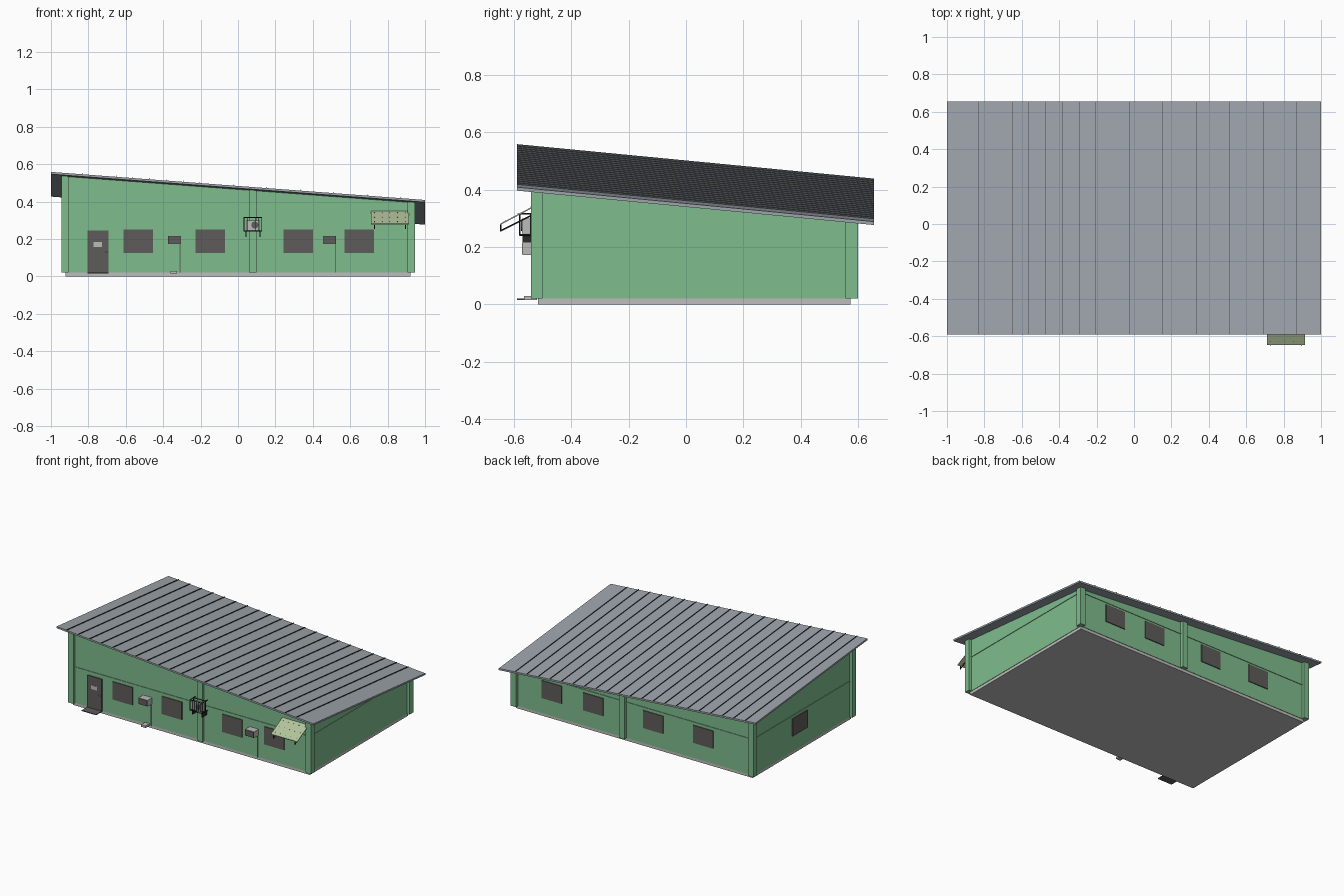
import bpy
import bmesh
from mathutils import Vector

cube = bpy.data.objects.get("Cube")
if cube:
    bpy.data.objects.remove(cube)


def material(name, *rgb):
    lin = [((c / 255 + 0.055) / 1.055) ** 2.4 for c in rgb] + [1]
    m = bpy.data.materials.new(name)
    m.use_nodes = True
    m.diffuse_color = lin
    node = m.node_tree.nodes["Principled BSDF"]
    node.inputs["Base Color"].default_value = lin
    node.inputs["Roughness"].default_value = 0.8
    return m


GREEN = material("wall green", 127, 188, 141)
ROOF = material("roof grey", 157, 165, 171)
SEAM = material("seam dark grey", 70, 74, 77)
CONCRETE = material("concrete grey", 188, 190, 188)
DARK = material("window dark grey", 94, 92, 90)
METAL = material("appliance light grey", 186, 188, 186)
BLACK = material("bracket black", 40, 40, 40)
AWNING = material("awning pale green", 178, 196, 156)


def roof_top(x, y):
    return 0.484 - 0.075 * x - 0.0964 * (y + 0.59)


def roof_under(x, y):
    return roof_top(x, y) - 0.012


def finish(name, bm, mat):
    bmesh.ops.recalc_face_normals(bm, faces=bm.faces)
    mesh = bpy.data.meshes.new(name)
    bm.to_mesh(mesh)
    bm.free()
    mesh.materials.append(mat)
    obj = bpy.data.objects.new(name, mesh)
    bpy.context.collection.objects.link(obj)
    return obj


def block(name, xs, ys, zs, mat):
    """Box between limits; a z limit may be a function of x and y."""
    bm = bmesh.new()
    bmesh.ops.create_cube(bm, size=1)
    for v in bm.verts:
        x, y, z = (lim[int(c > 0)] for lim, c in zip((xs, ys, zs), v.co))
        v.co = (x, y, z(x, y) if callable(z) else z)
    return finish(name, bm, mat)


def rod(name, a, b, radius, mat, sides=6):
    """Straight round bar between two points."""
    a, b = Vector(a), Vector(b)
    bm = bmesh.new()
    bmesh.ops.create_cone(bm, cap_ends=True, segments=sides, radius1=radius,
                          radius2=radius, depth=(b - a).length)
    turn = (b - a).to_track_quat("Z", "Y")
    for v in bm.verts:
        v.co = turn @ v.co + (a + b) / 2
    return finish(name, bm, mat)


X, FRONT, BACK = 0.925, -0.52, 0.577   # wall planes
BASE = 0.02

# Base, walls and belt moulding
block("foundation", (-X + 0.003, X - 0.003), (FRONT + 0.003, BACK - 0.003), (0, BASE), CONCRETE)
block("walls", (-X, X), (FRONT, BACK), (BASE, roof_under), GREEN)
block("belt_moulding", (-X - 0.004, X + 0.004), (FRONT - 0.004, BACK + 0.004),
      (0.266, 0.275), GREEN)

# Pillars at the corners and the middle of the long walls
for side, ys in (("front", (-0.54, -0.5)), ("back", (0.557, 0.6))):
    for label, x in (("right", -X), ("middle", 0.08), ("left", X)):
        block(f"{side}_{label}_pillar", (x - 0.02, x + 0.02), ys, (BASE, roof_under), GREEN)

# Roof with standing seams
block("roof", (-1, 1), (-0.59, 0.655), (roof_under, roof_top), ROOF)
for i in range(21):
    x = -0.92 + 0.0895 * i
    block("roof_seam", (x - 0.0008, x + 0.0008), (-0.59, 0.655),
          (roof_top, lambda px, py: roof_top(px, py) + 0.006), SEAM)

# Windows
for x in (-0.533, -0.148, 0.322, 0.648):
    block("front_window", (x - 0.078, x + 0.078), (FRONT - 0.006, FRONT + 0.001),
          (0.125, 0.25), DARK)
for x in (-0.54, -0.15, 0.315, 0.64):
    block("back_window", (x - 0.078, x + 0.078), (BACK - 0.001, BACK + 0.006),
          (0.128, 0.252), DARK)
block("side_window", (-X - 0.006, -X + 0.001), (-0.025, 0.14), (0.13, 0.252), DARK)

# Door with plate, handle and step
block("door", (-0.805, -0.692), (FRONT - 0.008, FRONT), (BASE, 0.245), DARK)
block("door_plate", (-0.773, -0.728), (FRONT - 0.011, FRONT), (0.157, 0.185), METAL)
rod("door_handle", (-0.71, FRONT - 0.014, 0.13), (-0.695, FRONT - 0.014, 0.13), 0.003, METAL)
block("door_step", (-0.805, -0.692), (-0.59, FRONT), (0.016, 0.021), DARK)

# Small cooling units with drain pipes
for x in (-0.34, 0.49):
    block("cooling_unit", (x - 0.035, x + 0.035), (-0.57, FRONT), (0.173, 0.217), METAL)
    block("cooling_grille", (x - 0.033, x + 0.033), (-0.573, -0.57), (0.175, 0.215), DARK)
    rod("drain_pipe", (x + 0.03, -0.526, BASE), (x + 0.03, -0.526, 0.18), 0.003, METAL)
block("drain_box", (-0.36, -0.325), (-0.565, FRONT), (0.015, 0.029), METAL)

# Caged fan unit on brackets
block("fan_unit", (0.042, 0.118), (-0.572, -0.54), (0.247, 0.3), METAL)
rod("fan_face", (0.09, -0.571, 0.275), (0.09, -0.575, 0.275), 0.019, DARK, 16)
cage_x, cage_y, cage_z = (0.033, 0.127), (-0.58, -0.542), (0.242, 0.316)
for x in cage_x:
    for z in cage_z:
        rod("cage_side_bar", (x, cage_y[0], z), (x, FRONT, z), 0.0028, BLACK)
    for y in cage_y:
        rod("cage_post", (x, y, cage_z[0]), (x, y, cage_z[1]), 0.0028, BLACK)
for y in cage_y:
    for z in cage_z:
        rod("cage_long_bar", (cage_x[0], y, z), (cage_x[1], y, z), 0.0028, BLACK)
for i in range(1, 6):
    x = cage_x[0] + i * (cage_x[1] - cage_x[0]) / 6
    rod("cage_thin_bar", (x, cage_y[0], cage_z[0]), (x, cage_y[0], cage_z[1]), 0.001, BLACK)
for x in (0.042, 0.118):
    block("fan_bracket", (x - 0.003, x + 0.003), (-0.57, FRONT), (0.21, 0.242), BLACK)


# Sloping awning on struts, with bolts
def awning_z(x, y):
    return 0.277 + 0.53 * (y + 0.648)


block("awning", (0.71, 0.915), (-0.648, FRONT),
      (awning_z, lambda x, y: awning_z(x, y) + 0.005), AWNING)
for x in (0.73, 0.895):
    rod("awning_strut", (x, -0.648, 0.256), (x, FRONT, 0.32), 0.003, BLACK)
    rod("awning_post", (x, -0.646, 0.254), (x, -0.646, 0.278), 0.003, BLACK)
for i in range(5):
    for y in (-0.63, -0.585, -0.54):
        x = 0.73 + 0.041 * i
        z = awning_z(x, y) + 0.005
        rod("awning_bolt", (x, y, z), (x, y, z + 0.002), 0.002, BLACK)
